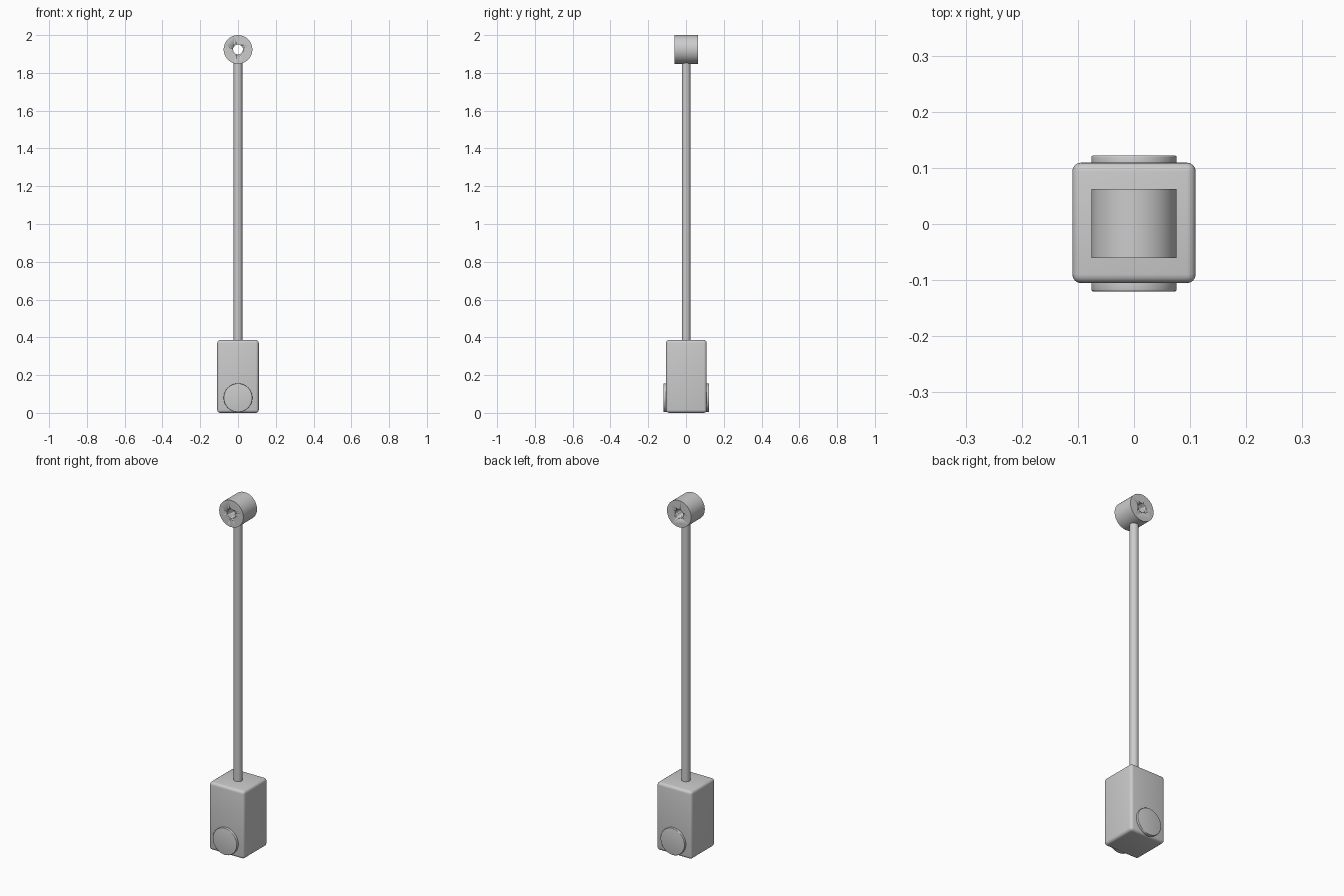
import bpy
import math

if "Cube" in bpy.data.objects:
    bpy.data.objects.remove(bpy.data.objects["Cube"], do_unlink=True)

GREY = (0.6, 0.6, 0.6, 1)
grey = bpy.data.materials.new("plain grey")
grey.use_nodes = True
grey.diffuse_color = GREY
grey.node_tree.nodes["Principled BSDF"].inputs["Base Color"].default_value = GREY


def finish(name, bevel=0, segments=4, angle=40):
    """Name the active object, round its edges and shade it."""
    ob = bpy.context.object
    ob.name = name
    ob.data.materials.append(grey)
    bpy.ops.object.transform_apply(location=False, rotation=True, scale=True)
    if bevel:
        mod = ob.modifiers.new("Rounded edges", "BEVEL")
        mod.width, mod.segments = bevel, segments
        bpy.ops.object.modifier_apply(modifier=mod.name)
    bpy.ops.object.shade_smooth_by_angle(angle=math.radians(angle))
    return ob


def cylinder(name, radius, depth, location, along_y=False, bevel=0):
    bpy.ops.mesh.primitive_cylinder_add(
        vertices=64, radius=radius, depth=depth, location=location,
        rotation=(math.pi / 2 if along_y else 0, 0, 0))
    return finish(name, bevel, 3)


# Rounded block at the foot
bpy.ops.mesh.primitive_cube_add(size=1, location=(0, 0.002, 0.193))
bpy.context.object.scale = (0.22, 0.215, 0.386)
finish("base_block", 0.016)

# Round caps on the front and back of the block
for name, y in (("front_cap", -0.108), ("back_cap", 0.11)):
    cylinder(name, 0.076, 0.024, (0, y, 0.08), True, 0.003)

# Long rod
cylinder("rod", 0.023, 1.49, (0, 0.001, 1.112))

# Pierced ring at the top, spun from a rectangular section
bpy.ops.mesh.primitive_cylinder_add(
    vertices=64, radius=0.076, depth=0.123, location=(0, 0.001, 1.924),
    rotation=(math.pi / 2, 0, 0))
ring = finish("top_ring")
bore = cylinder("bore_cutter", 0.026, 0.3, (0, 0.001, 1.924), True)
cut = ring.modifiers.new("Bore", "BOOLEAN")
cut.operation, cut.object = "DIFFERENCE", bore
bpy.context.view_layer.objects.active = ring
bpy.ops.object.modifier_apply(modifier=cut.name)
bpy.data.objects.remove(bore, do_unlink=True)
